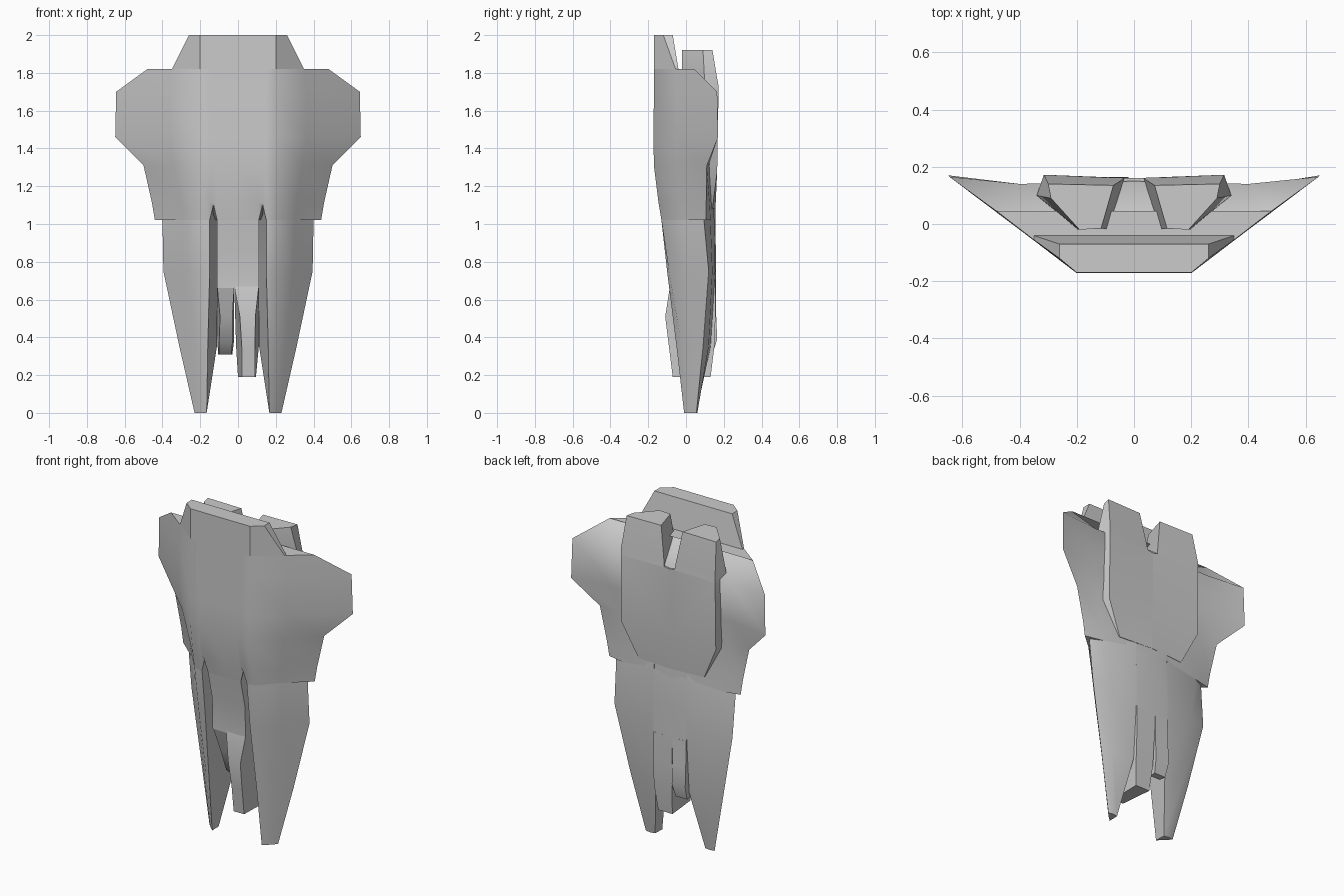
import bpy, bmesh


def loft(name, rings, mirror=0, flip=1, angle=0.6):
    """Skin a stack of (z, [(x, y)...]) sections; z may be given per point.
    mirror=1 completes each half section across x = 0."""
    bm = bmesh.new()
    rows = []
    for z, pts in rings:
        pts = [(p[0], p[1], p[2] if len(p) > 2 else z) for p in pts]
        if mirror:
            pts = pts + [(-x, y, h) for x, y, h in reversed(pts) if x > 0]
        rows.append([bm.verts.new((x * flip, y, h)) for x, y, h in pts])
    for a, b in zip(rows, rows[1:]):
        n = len(a)
        for i in range(n):
            j = (i + 1) % n
            bm.faces.new((a[i], a[j], b[j], b[i]))
    bm.faces.new(rows[0])
    bm.faces.new(list(reversed(rows[-1])))
    bmesh.ops.triangulate(bm, faces=[f for f in bm.faces if len(f.verts) > 4])
    bmesh.ops.recalc_face_normals(bm, faces=bm.faces)
    me = bpy.data.meshes.new(name)
    bm.to_mesh(me)
    bm.free()
    ob = bpy.data.objects.new(name, me)
    bpy.context.collection.objects.link(ob)
    bpy.ops.object.select_all(action='DESELECT')
    ob.select_set(True)
    bpy.context.view_layer.objects.active = ob
    bpy.ops.object.shade_smooth_by_angle(angle=angle)
    return ob


def front(y, notch=0):
    """Flat half front of the hull; the notch lifts the slot above each leg."""
    z = [(notch,)] if notch else [()]
    return [(0, y), (.11, y), (.13, y) + z[0], (.15, y), (.2, y)]


# main hull with flared side wings
loft("hull", [
    (1.82, front(-.17) + [(.35, -.055), (.48, .045), (.36, -.03), (0, -.03)]),
    (1.70, front(-.17) + [(.36, -.05), (.645, .165), (.40, .14), (0, .15)]),
    (1.46, front(-.172) + [(.36, -.05), (.65, .17), (.40, .13), (0, .15)]),
    (1.31, front(-.17) + [(.34, -.05), (.50, .11), (.36, .12), (0, .15)]),
    (1.11, front(-.145) + [(.31, -.025), (.455, .107), (.34, .125), (0, .155)]),
    (1.02, front(-.13, 1.10) + [(.30, -.017), (.44, .105), (.33, .13), (0, .156)]),
], mirror=1, angle=1.0)

# raised front collar
loft("collar", [
    (1.82, [(0, -.17), (.2, -.17), (.35, -.055), (.35, -.04), (0, -.04)]),
    (2.00, [(0, -.17), (.2, -.17), (.26, -.12), (.26, -.07), (0, -.07)]),
], mirror=1, angle=0.4)

for s, side in ((1, "right"), (-1, "left")):
    # thick back plates, parted by a notch at the top
    loft(side + "_back_plate", [
        (1.92, [(.072, .135), (.115, -.015), (.19, -.02), (.29, .09), (.30, .14)]),
        (1.73, [(.04, .155), (.08, -.02), (.20, -.02), (.34, .10), (.315, .172)]),
        (1.69, [(.035, .16), (.07, 0), (.20, 0), (.34, .10), (.315, .172)]),
        (1.685, [(0, .16), (0, .05), (.20, 0), (.34, .10), (.315, .172)]),
        (1.28, [(0, .16), (0, 0), (.20, 0), (.33, .10), (.315, .165)]),
        (1.08, [(0, .156), (0, 0), (.20, .05), (.23, .09), (.22, .14)]),
    ], flip=s, angle=0.6)
    # long tapering legs
    loft(side + "_leg", [
        (1.10, [(.13, -.13), (.20, -.135), (.29, -.02), (.39, .09), (.33, .12), (.11, .145)]),
        (1.02, [(.15, -.13), (.20, -.13), (.30, -.017), (.40, .095), (.33, .13), (.11, .150)]),
        (0.75, [(.15, -.10), (.20, -.09), (.29, .005), (.395, .12), (.29, .14), (.11, .155)]),
        (0.35, [(.16, -.05), (.20, -.022), (.25, .025), (.31, .09), (.25, .12), (.112, .13)]),
        (0.00, [(.166, -.01), (.187, .01), (.208, .03), (.23, .055), (.20, .06), (.168, .055)]),
    ], flip=s, angle=1.0)

# recessed panel between the legs
loft("centre_panel", [
    (1.10, [(0, -.135), (.11, -.135), (.11, .14), (0, .15)]),
    (1.02, [(0, -.13), (.11, -.13), (.11, .150), (0, .156)]),
    (0.85, [(0, -.09), (.11, -.09), (.112, .153), (0, .158)]),
    (0.66, [(0, -.085), (.11, -.085), (.11, .155), (0, .158)]),
], mirror=1, angle=0.8)

# two hanging teeth of different lengths
loft("long_tooth", [
    (0.67, [(-.02, -.085), (.11, -.085), (.11, .156), (-.02, .158)]),
    (0.51, [(.01, -.11), (.092, -.11), (.11, .156), (-.015, .156)]),
    (0.35, [(.02, -.09), (.09, -.09), (.11, .15), (-.01, .15)]),
    (0.19, [(.02, -.07), (.09, -.07), (.095, .13), (0, .13)]),
])
loft("short_tooth", [
    (0.67, [(-.02, -.085), (-.11, -.085), (-.11, .156), (-.02, .158)]),
    (0.51, [(-.03, -.03), (-.095, -.03), (-.11, .16), (-.02, .16)]),
    (0.37, [(-.03, .03), (-.10, .03), (-.11, .165, .39), (-.02, .165, .39)]),
    (0.31, [(-.035, .10), (-.10, .10), (-.105, .14), (-.03, .14)]),
])
